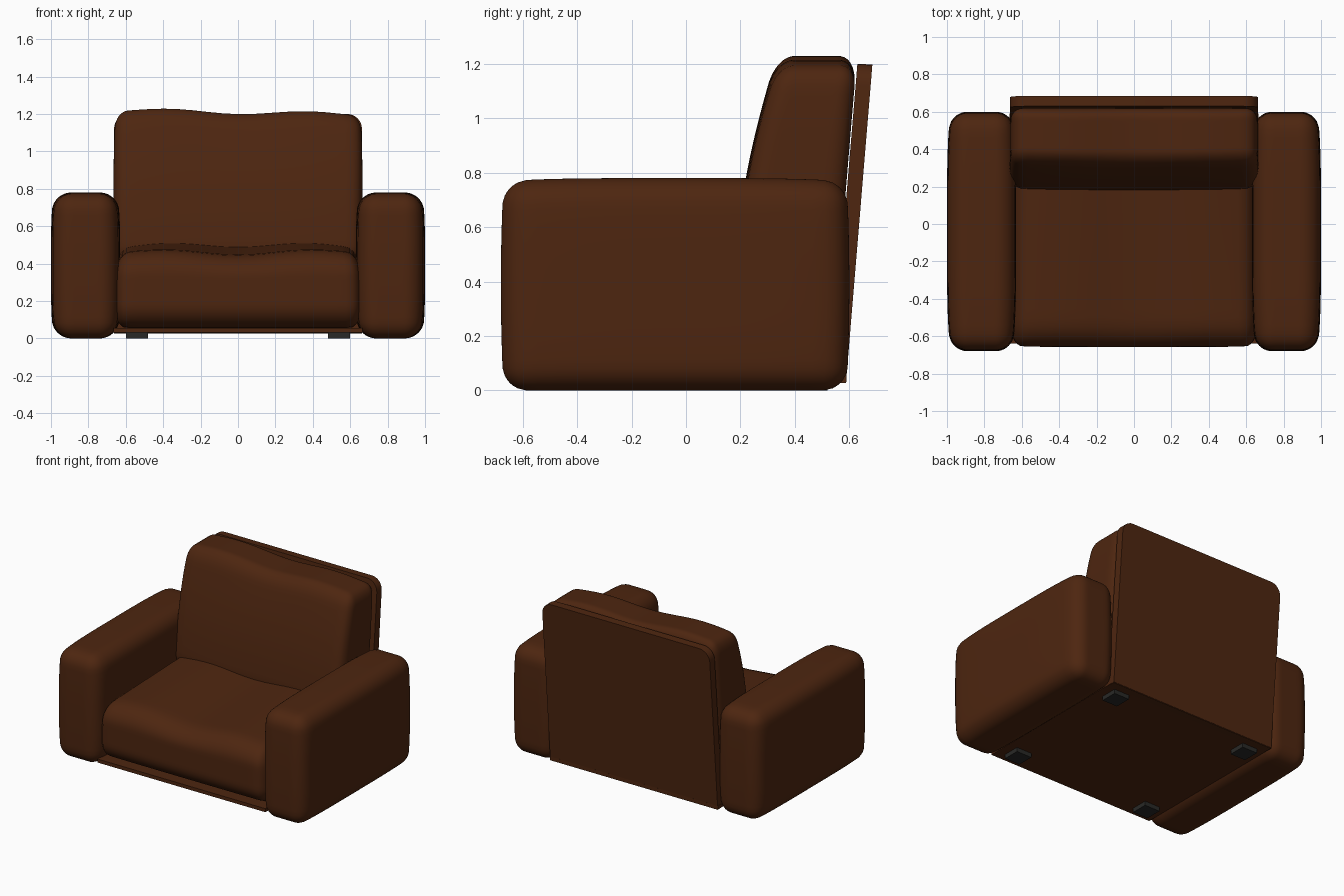
import bpy, bmesh
from math import sin, cos, pi, radians
from mathutils import Vector, Matrix

if "Cube" in bpy.data.objects:
    bpy.data.objects.remove(bpy.data.objects["Cube"])


def material(name, color):
    mat = bpy.data.materials.new(name)
    mat.use_nodes = True
    mat.diffuse_color = color
    mat.node_tree.nodes["Principled BSDF"].inputs["Base Color"].default_value = color
    return mat


leather = material("brown leather", (0.075, 0.019, 0.005, 1))
charcoal = material("charcoal", (0.022, 0.022, 0.02, 1))


def finish(bm, name, mat, smooth=None):
    bmesh.ops.recalc_face_normals(bm, faces=bm.faces)
    mesh = bpy.data.meshes.new(name)
    bm.to_mesh(mesh)
    bm.free()
    mesh.materials.append(mat)
    obj = bpy.data.objects.new(name, mesh)
    bpy.context.collection.objects.link(obj)
    if smooth:
        bpy.ops.object.select_all(action='DESELECT')
        obj.select_set(True)
        bpy.context.view_layer.objects.active = obj
        bpy.ops.object.shade_smooth_by_angle(angle=radians(smooth))
    return obj


def box(name, center, size, mat, turn=0):
    bm = bmesh.new()
    bmesh.ops.create_cube(bm, size=1, matrix=Matrix.Translation(center)
                          @ Matrix.Rotation(turn, 4, 'Z') @ Matrix.Diagonal((*size, 1)))
    return finish(bm, name, mat)


def padded(name, half, radius, shape):
    """Rounded block, denser near its edges; shape maps a local point to its final place."""
    bm = bmesh.new()
    bmesh.ops.create_cube(bm, size=2)
    bmesh.ops.subdivide_edges(bm, edges=bm.edges[:], cuts=23, use_grid_fill=True)
    for v in bm.verts:
        p = Vector([sin(c * pi / 2) * h for c, h in zip(v.co, half)])
        inner = Vector([max(r - h, min(h - r, c)) for c, h, r in zip(p, half, radius)])
        out = Vector([(c - i) / r for c, i, r in zip(p, inner, radius)]).normalized()
        v.co = shape(inner + Vector([o * r for o, r in zip(out, radius)]))
    return finish(bm, name, leather, 50)


# Armrests: blocks that swell in the middle
ARM = Vector((0.185, 0.64, 0.39))
for side, label in ((1, "left"), (-1, "right")):
    def arm_shape(p, side=side):
        u, v, w = (c / h for c, h in zip(p, ARM))
        x = p.x * (1 - 0.1 * v ** 4 - 0.09 * w ** 4)
        y = p.y * (1 - 0.015 * w * w)
        z = p.z - 0.012 * max(0, w) * v ** 4
        return Vector((side * (0.815 + x), y - 0.04, z + 0.39))
    padded(label + "_armrest", ARM, (0.1, 0.09, 0.09), arm_shape)

# Seat cushion: round front roll, crowned and slightly sagging top
SEAT = Vector((0.665, 0.52, 0.205))


def seat_shape(p):
    u, v, w = (c / h for c, h in zip(p, SEAT))
    top = max(0, w)
    z = p.z + 0.26 + top * (0.016 + 0.03 * v * (1 - u * u * 0.5) - 0.012 * cos(u * 5.5))
    y = p.y - 0.135 - 0.01 * (1 - u * u) * (v < 0) * v * v * 0.3
    return Vector((p.x * (1 - 0.03 * top * top), y, z))


padded("seat_cushion", SEAT, (0.07, 0.14, 0.13), seat_shape)


# Reclining back cushion: thinner towards a wavy top
BACK = Vector((0.665, 0.19, 0.4))


def board_front(z):
    return 0.53 + 0.083 * z


def back_shape(p):
    u, v, w = (c / h for c, h in zip(p, BACK))
    z = p.z + 0.81
    thick = 0.385 - 0.075 * max(0, (z - 0.5) / 0.65) ** 2 - 0.012 * abs(u) ** 4
    y = board_front(z) - 0.004 - thick * (1 - v) / 2
    z += max(0, w) ** 3 * (-0.012 * u - 0.011 * cos(u * 5.5))
    return Vector((p.x * (1 - 0.02 * max(0, w) ** 3), y, z))


padded("back_cushion", BACK, (0.06, 0.08, 0.085), back_shape)

# Back panel with rounded upper corners, leaning with the cushion
corner, width, top = 0.08, 0.663, 1.2
outline = [(-width, 0.03), (width, 0.03)]
for cx, start in ((width - corner, 0), (corner - width, pi / 2)):
    outline += [(cx + corner * cos(start + i * pi / 12),
                 top - corner + corner * sin(start + i * pi / 12)) for i in range(7)]
bm = bmesh.new()
panel = bm.faces.new([bm.verts.new((x, board_front(z), z)) for x, z in outline])
new = bmesh.ops.extrude_face_region(bm, geom=[panel])["geom"]
bmesh.ops.translate(bm, vec=(0, 0.055, -0.003),
                    verts=[g for g in new if isinstance(g, bmesh.types.BMVert)])
finish(bm, "back_panel", leather, 30)

# Base board and four feet
box("base_board", (0, -0.025, 0.043), (1.33, 1.23, 0.025), leather)
for x in (-0.54, 0.54):
    for y, label in ((-0.52, "front"), (0.46, "back")):
        box(label + "_foot", (x, y, 0.016), (0.12, 0.12, 0.032), charcoal)

# Small fabric tab on the outer front edge of the left armrest
box("side_tab", (0.925, -0.656, 0.335), (0.03, 0.008, 0.17), charcoal, radians(40))
